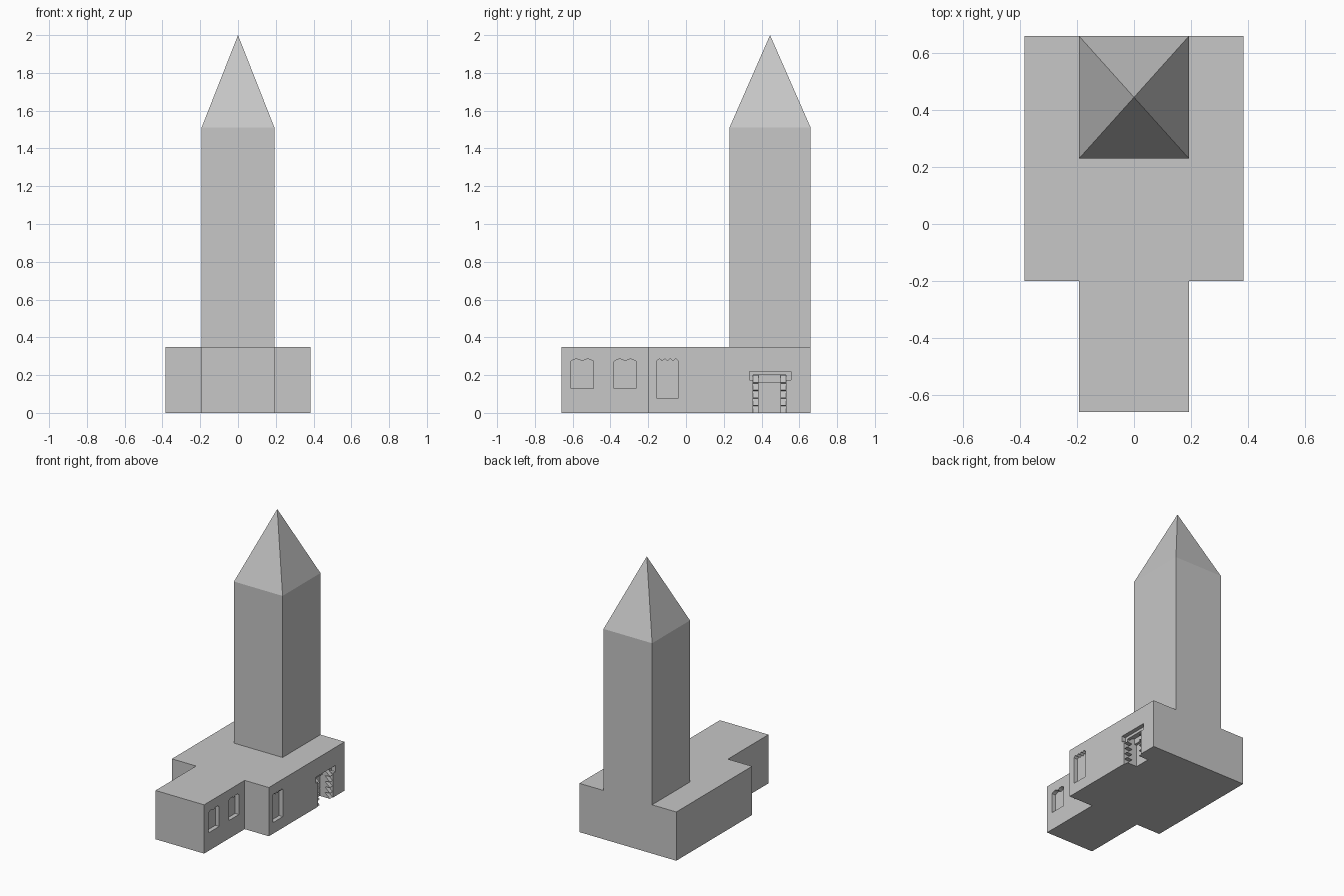
import bpy, bmesh, math

old = bpy.data.objects.get("Cube")
if old:
    bpy.data.objects.remove(old, do_unlink=True)

stone = bpy.data.materials.new("grey stone")
stone.use_nodes = True
GREY = (0.57, 0.57, 0.57, 1)
stone.diffuse_color = GREY
stone.node_tree.nodes["Principled BSDF"].inputs["Base Color"].default_value = GREY

SIDE = 0.385      # half width of the hall
HALF = 0.193      # half width of wing and tower
BACK = 0.66
ROOF = 0.35


def add_object(name, bm):
    bmesh.ops.recalc_face_normals(bm, faces=bm.faces)
    mesh = bpy.data.meshes.new(name)
    bm.to_mesh(mesh)
    bm.free()
    mesh.materials.append(stone)
    obj = bpy.data.objects.new(name, mesh)
    bpy.context.collection.objects.link(obj)
    return obj


def prism(name, points, offset):
    """Closed prism from an outline of 3D points pushed along an offset."""
    bm = bmesh.new()
    face = bm.faces.new([bm.verts.new(p) for p in points])
    ext = bmesh.ops.extrude_face_region(bm, geom=[face], use_keep_orig=True)
    verts = [v for v in ext["geom"] if isinstance(v, bmesh.types.BMVert)]
    bmesh.ops.translate(bm, verts=verts, vec=offset)
    return add_object(name, bm)


def recess(name, outline, wall, depth):
    """Cutter for a niche in the +x wall, outline given in (y, z)."""
    obj = prism(name, [(wall - depth, y, z) for y, z in outline], (depth + 0.05, 0, 0))
    obj.hide_render = True
    return obj


def window(y0, y1, z0, z1, lobes, rise=0.012):
    """Window outline with a scalloped head."""
    steps = lobes * 6
    head = []
    for i in range(steps + 1):
        t = i / steps
        head.append((y1 + (y0 - y1) * t,
                     z1 - rise + rise * abs(math.sin(lobes * math.pi * t))))
    return [(y0, z0), (y1, z0)] + head


# Hall with narrower front wing
right = [(HALF, -BACK), (HALF, -0.2), (SIDE, -0.2), (SIDE, BACK)]
plan = right + [(-x, y) for x, y in reversed(right)]
hall = prism("hall", [(x, y, 0) for x, y in plan], (0, 0, ROOF))

# Niches for the windows and the doorway
cutters = [
    recess("wing_window_1", window(-0.61, -0.49, 0.13, 0.285, 2), HALF, 0.03),
    recess("wing_window_2", window(-0.38, -0.265, 0.13, 0.285, 2), HALF, 0.03),
    recess("hall_window", window(-0.155, -0.04, 0.08, 0.285, 4), SIDE, 0.03),
    recess("door_head", [(0.335, 0.175), (0.36, 0.175), (0.36, 0.2), (0.53, 0.2),
                         (0.53, 0.175), (0.555, 0.175), (0.555, 0.22), (0.335, 0.22)],
           SIDE, 0.03),
    recess("door_portal", [(0.355, -0.02), (0.53, -0.02), (0.53, 0.201), (0.355, 0.201)],
           SIDE, 0.065),
    recess("door_opening", [(0.385, -0.02), (0.5, -0.02), (0.5, 0.16), (0.385, 0.16)],
           SIDE, 0.085),
]
for cutter in cutters:
    mod = hall.modifiers.new(cutter.name, "BOOLEAN")
    mod.operation = "DIFFERENCE"
    mod.solver = "EXACT"
    mod.object = cutter
bpy.context.view_layer.update()
carved = bpy.data.meshes.new_from_object(
    hall.evaluated_get(bpy.context.evaluated_depsgraph_get()))
hall.modifiers.clear()
hall.data = carved
for cutter in cutters:
    bpy.data.objects.remove(cutter, do_unlink=True)

# Saw-toothed jambs beside the door
teeth = 5
pitch = 0.2 / teeth
for name, y in (("front_jamb", 0.355), ("rear_jamb", 0.5)):
    profile = [(SIDE - 0.065, 0)]
    for i in range(teeth):
        profile += [(SIDE - 0.005, i * pitch), (SIDE - 0.045, (i + 0.9) * pitch)]
    profile.append((SIDE - 0.065, 0.2))
    prism(name, [(x, y, z) for x, z in profile], (0, 0.03, 0))

# Tower shaft with pyramid spire
bm = bmesh.new()
corners = [(-HALF, 0.23), (HALF, 0.23), (HALF, BACK), (-HALF, BACK)]
low = [bm.verts.new((x, y, ROOF)) for x, y in corners]
high = [bm.verts.new((x, y, 1.51)) for x, y in corners]
apex = bm.verts.new((0, 0.445, 2))
for i in range(4):
    j = (i + 1) % 4
    bm.faces.new((low[i], low[j], high[j], high[i]))
    bm.faces.new((high[i], high[j], apex))
add_object("tower", bm)
